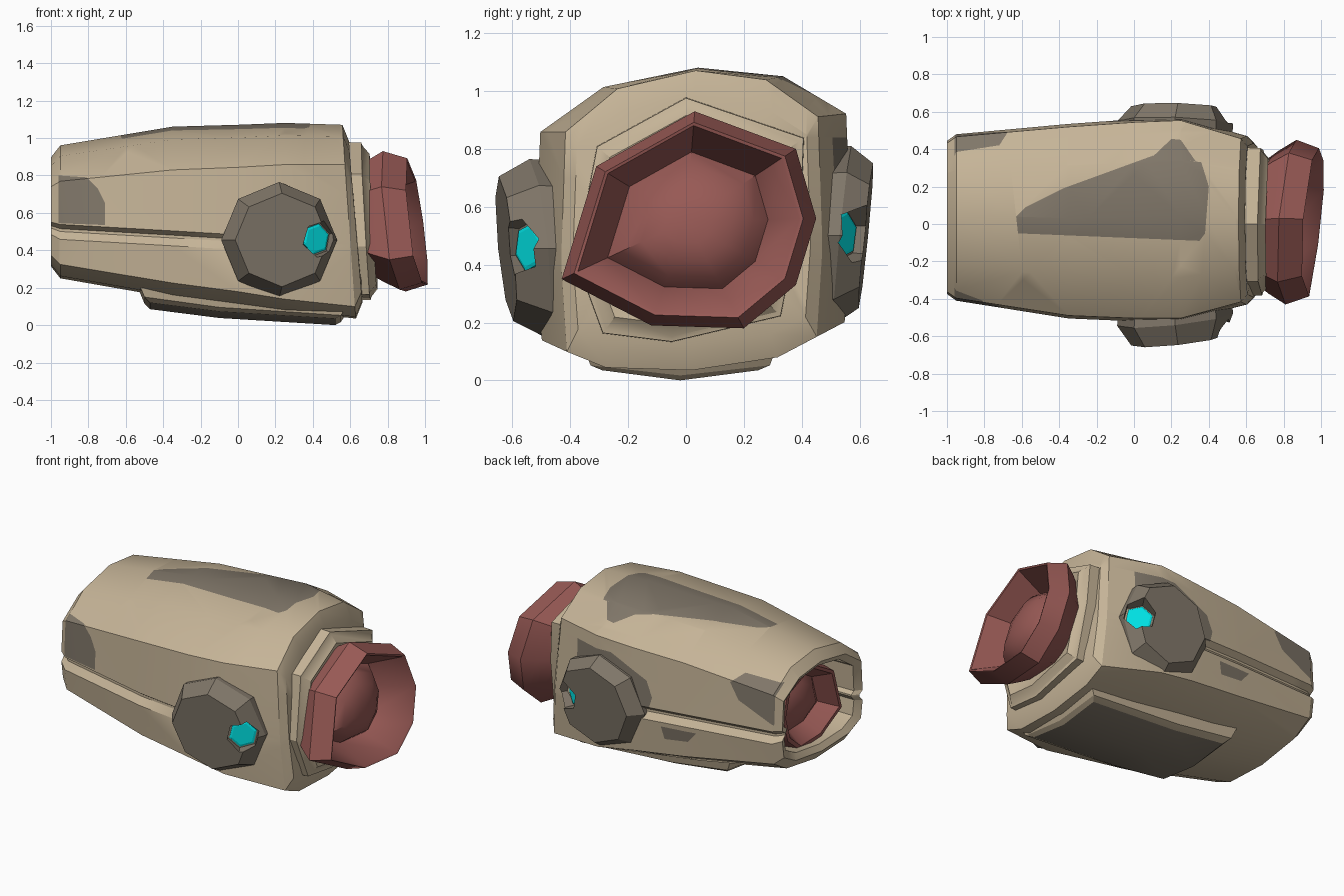
import bpy, bmesh, math
from mathutils import Vector, Matrix

if "Cube" in bpy.data.objects:
    bpy.data.objects.remove(bpy.data.objects["Cube"])


def material(name, color):
    m = bpy.data.materials.new(name)
    m.diffuse_color = (*color, 1)
    m.use_nodes = True
    m.node_tree.nodes["Principled BSDF"].inputs["Base Color"].default_value = m.diffuse_color
    return m


TAN = material("tan_armour", (0.56, 0.455, 0.31))
GREY = material("worn_grey", (0.215, 0.182, 0.14))
RED = material("dark_red", (0.31, 0.1, 0.09))
CYAN = material("cyan_light", (0.0, 0.78, 0.8))


def loft(rings, caps=(True, True)):
    """Skin a list of equal-length closed rings."""
    bm = bmesh.new()
    vs = [[bm.verts.new(p) for p in r] for r in rings]
    n = len(rings[0])
    for a, b in zip(vs, vs[1:]):
        for i in range(n):
            j = (i + 1) % n
            bm.faces.new((a[i], a[j], b[j], b[i]))
    if caps[0]:
        bm.faces.new(vs[0][::-1])
    if caps[1]:
        bm.faces.new(vs[-1])
    bmesh.ops.recalc_face_normals(bm, faces=bm.faces)
    return bm


def finish(bm, name, mats, angle=30):
    me = bpy.data.meshes.new(name)
    bm.to_mesh(me)
    bm.free()
    ob = bpy.data.objects.new(name, me)
    bpy.context.collection.objects.link(ob)
    for m in mats:
        me.materials.append(m)
    if angle:
        bpy.ops.object.select_all(action='DESELECT')
        ob.select_set(True)
        bpy.context.view_layer.objects.active = ob
        bpy.ops.object.shade_smooth_by_angle(angle=math.radians(angle))
    return ob


def section(x, w, cy, zt, zs, zg, zl, zb, groove, tilt=0.0):
    """Armour cross-section with a groove along each side."""
    half = [(0.57, zt - 0.25 * (zt - zs)), (0.97, zs), (1, zg + 0.035),
            (1 - groove / w, zg + 0.01), (1 - groove / w, zg - 0.005),
            (1, zg - 0.045), (0.96, zl), (0.66, zb + 0.3 * (zl - zb))]
    pts = [(0.03, zt)] + half + [(0, zb)] + [(-y, z) for y, z in half[::-1]]
    return [Vector((x - tilt * (z - 0.55), cy + y * w, z + 0.06 * y * w)) for y, z in pts]


def inset(ring, x, sy, sz, cy, cz):
    """Copy of a ring shifted along x and scaled about its middle."""
    return [Vector((p.x + x, cy + (p.y - cy) * sy, cz + (p.z - cz) * sz)) for p in ring]


def paint(bm, poly, axis, side, index):
    """Cut a convex outline into the faces on one side and recolour the inside."""
    u, v = (0, 1) if axis == 2 else (0, 2)
    mid = 0.55 if axis == 2 else 0.0
    cu = sum(p[0] for p in poly) / len(poly)
    cv = sum(p[1] for p in poly) / len(poly)
    faces = [f for f in bm.faces if f.normal[axis] * side > 0.3
             and (f.calc_center_median()[axis] - mid) * side > 0]
    for a, b in zip(poly, poly[1:] + poly[:1]):
        no, co = Vector((0, 0, 0)), Vector((0, 0, 0))
        no[u], no[v] = b[1] - a[1], a[0] - b[0]
        co[u], co[v] = a
        inside = Vector((0, 0, 0))
        inside[u], inside[v] = cu, cv
        if no.dot(inside - co) > 0:
            no = -no
        geom = set(faces)
        for f in faces:
            geom.update(f.edges)
            geom.update(f.verts)
        res = bmesh.ops.bisect_plane(bm, geom=list(geom), dist=1e-5, plane_co=co, plane_no=no)
        faces = [f for f in res['geom'] if isinstance(f, bmesh.types.BMFace)
                 and no.dot(f.calc_center_median() - co) < 0]
    for f in faces:
        f.material_index = index


# Main armour sleeve: open hollow at the back, closed bevelled end at the front
back = section(-0.95, 0.445, 0.035, 0.96, 0.795, 0.53, 0.35, 0.25, 0.035)
front = section(0.595, 0.45, 0.02, 1.07, 0.885, 0.45, 0.125, 0.035, 0, 0.07)
rings = [inset(back, x, sy, sz, 0.035, 0.605) for x, sy, sz in
         ((0.35, 0.78, 0.70), (-0.025, 0.80, 0.72), (-0.05, 0.92, 0.82))]
rings += [back,
          section(-0.35, 0.52, 0.015, 1.06, 0.86, 0.50, 0.255, 0.145, 0.035),
          section(0.0, 0.54, 0.02, 1.07, 0.875, 0.48, 0.21, 0.105, 0.035),
          section(0.25, 0.545, 0.025, 1.08, 0.89, 0.46, 0.17, 0.075, 0),
          front]
rings += [inset(front, x, sy, sz, 0.02, 0.55) for x, sy, sz in
          ((0.035, 0.91, 0.83), (0.035, 0.6, 0.5))]
bm = loft(rings)

# Worn grey patches cut into the sleeve
paint(bm, [(-0.62, -0.05), (-0.63, 0.04), (-0.58, 0.09), (-0.38, 0.19), (0.1, 0.365),
           (0.36, 0.33), (0.4, 0.2), (0.38, -0.05), (0.35, -0.09)], 2, 1, 1)
paint(bm, [(0.1, 0.36), (0.2, 0.455), (0.25, 0.45), (0.33, 0.335)], 2, 1, 1)
paint(bm, [(-0.96, 0.545), (-0.96, 0.80), (-0.81, 0.79), (-0.75, 0.73), (-0.71, 0.65),
           (-0.71, 0.535)], 1, -1, 1)
paint(bm, [(0.42, 0.84), (0.15, 0.84), (-0.1, 0.72), (-0.14, 0.62), (-0.12, 0.55),
           (0.1, 0.53), (0.42, 0.53)], 1, 1, 1)
paint(bm, [(-0.2, 0.45), (-0.44, 0.46), (-0.38, 0.39), (-0.22, 0.37)], 1, 1, 1)
paint(bm, [(-0.96, 0.872), (-0.72, 0.89), (-0.66, 0.84), (-0.72, 0.74), (-0.85, 0.68),
           (-0.96, 0.63)], 1, 1, 1)
finish(bm, "armour_sleeve", [TAN, GREY])


def tilted(outline, steps, cy, cz, sy, sz):
    """Rings of an outline stacked along x on a leaning plane."""
    return [[(x + (sy * y + sz * z) * s, cy + y * s, cz + z * s) for y, z in outline]
            for x, s in steps]


# Eight-sided stepped collar
COLLAR = [(0.0, 0.43), (0.41, 0.29), (0.40, 0.03), (0.33, -0.33),
          (-0.05, -0.42), (-0.29, -0.39), (-0.385, -0.13), (-0.31, 0.26)]
finish(loft(tilted(COLLAR, [(0.55, 1.0), (0.685, 0.99), (0.69, 0.95), (0.725, 0.85), (0.70, 0.7)],
                   0.0, 0.55, 0.02, -0.06)), "front_collar", [TAN], 25)

# Red cuffs: an irregular eight-sided dish with a domed floor
OUTLINE = [(0.03, 0.38), (0.38, 0.25), (0.45, 0.01), (0.38, -0.22),
           (0.2, -0.37), (-0.12, -0.36), (-0.43, -0.2), (-0.31, 0.19)]
finish(loft(tilted(OUTLINE, [(0.66, 0.74), (0.735, 0.87), (0.825, 1.0), (0.95, 0.9), (0.945, 0.87),
                             (0.76, 0.63), (0.82, 0.52), (0.865, 0.36), (0.885, 0.2), (0.89, 0.06)],
                   0.0, 0.55, 0.1, -0.14)), "front_cuff", [RED], 38)
finish(loft(tilted(OUTLINE, [(-0.65, 0.66), (-0.85, 0.73), (-0.93, 0.68), (-0.93, 0.62),
                             (-0.82, 0.46), (-0.86, 0.3), (-0.88, 0.08)],
                   0.03, 0.6, 0.0, 0.0)), "rear_cuff", [RED], 38)

# Side pods with a recessed light on the front bevel
for s, side in ((-1, "right"), (1, "left")):
    lean = 0.11 if s < 0 else 0.03
    cz = 0.455 if s < 0 else 0.50
    mid = 0.51 if s < 0 else 0.54

    def octagon(cx, r, y, tilt):
        ring = []
        for i in range(8):
            a = math.radians(45 * i)
            x, z = cx + r * math.cos(a), cz + r * math.sin(a)
            ring.append((x, s * (y + tilt * (0.1 * (z - cz) - lean * (x - cx))), z))
        return ring

    bm = loft([octagon(0.22, 0.30, 0.40, 0), octagon(0.22, 0.31, mid, 1),
               octagon(0.235, 0.25, 0.622, 1)])
    pod = finish(bm, side + "_pod", [GREY], 0)

    normal = Vector((0.55, 0.83 * s, 0)).normalized()
    spot = Vector((0.42, s * 0.548, cz + 0.005))
    place = Matrix.Translation(spot) @ normal.to_track_quat('Z', 'Y').to_matrix().to_4x4()

    def hexagon(r, h):
        return [place @ Vector((r * math.cos(i * math.pi / 3 + 0.3),
                                r * math.sin(i * math.pi / 3 + 0.3), h)) for i in range(6)]

    # Recess cutter and the flat light sitting in it
    cutter = finish(loft([hexagon(0.095, -0.012), hexagon(0.115, 0.2)]),
                    side + "_recess_cutter", [GREY], 0)
    cutter.hide_render = True
    cutter.hide_set(True)
    cut = pod.modifiers.new("recess", 'BOOLEAN')
    cut.operation = 'DIFFERENCE'
    cut.solver = 'EXACT'
    cut.object = cutter
    finish(loft([hexagon(0.084, -0.02), hexagon(0.084, -0.004), hexagon(0.07, 0.0)]),
           side + "_light", [CYAN], 0)


# Belly plate: shallow tray with a ridge along the middle and a slight bend
def belly(x0, xm, x1, w, z0, zm, z1):
    def at(x, y, z):
        return (x, -0.02 + y * w, z + 0.035 * abs(y))
    return ([at(x0, y, z0) for y in (-1, 0, 1)] + [at(xm, 1, zm)]
            + [at(x1, y, z1) for y in (1, 0, -1)] + [at(xm, -1, zm)])


bm = loft([belly(-0.54, -0.1, 0.585, 0.33, 0.21, 0.14, 0.07),
           belly(-0.50, -0.1, 0.55, 0.31, 0.115, 0.06, 0.017),
           belly(-0.47, -0.1, 0.52, 0.27, 0.085, 0.038, 0.0)], (True, False))
bm.verts.ensure_lookup_table()
v = list(bm.verts)[-8:]
m = bm.verts.new((-0.1, -0.02, 0.038))
for q in ((v[0], v[1], m, v[7]), (v[1], v[2], v[3], m), (m, v[3], v[4], v[5]), (v[7], m, v[5], v[6])):
    bm.faces.new(q).material_index = 1
bmesh.ops.recalc_face_normals(bm, faces=bm.faces)
finish(bm, "belly_plate", [TAN, GREY], 20)
